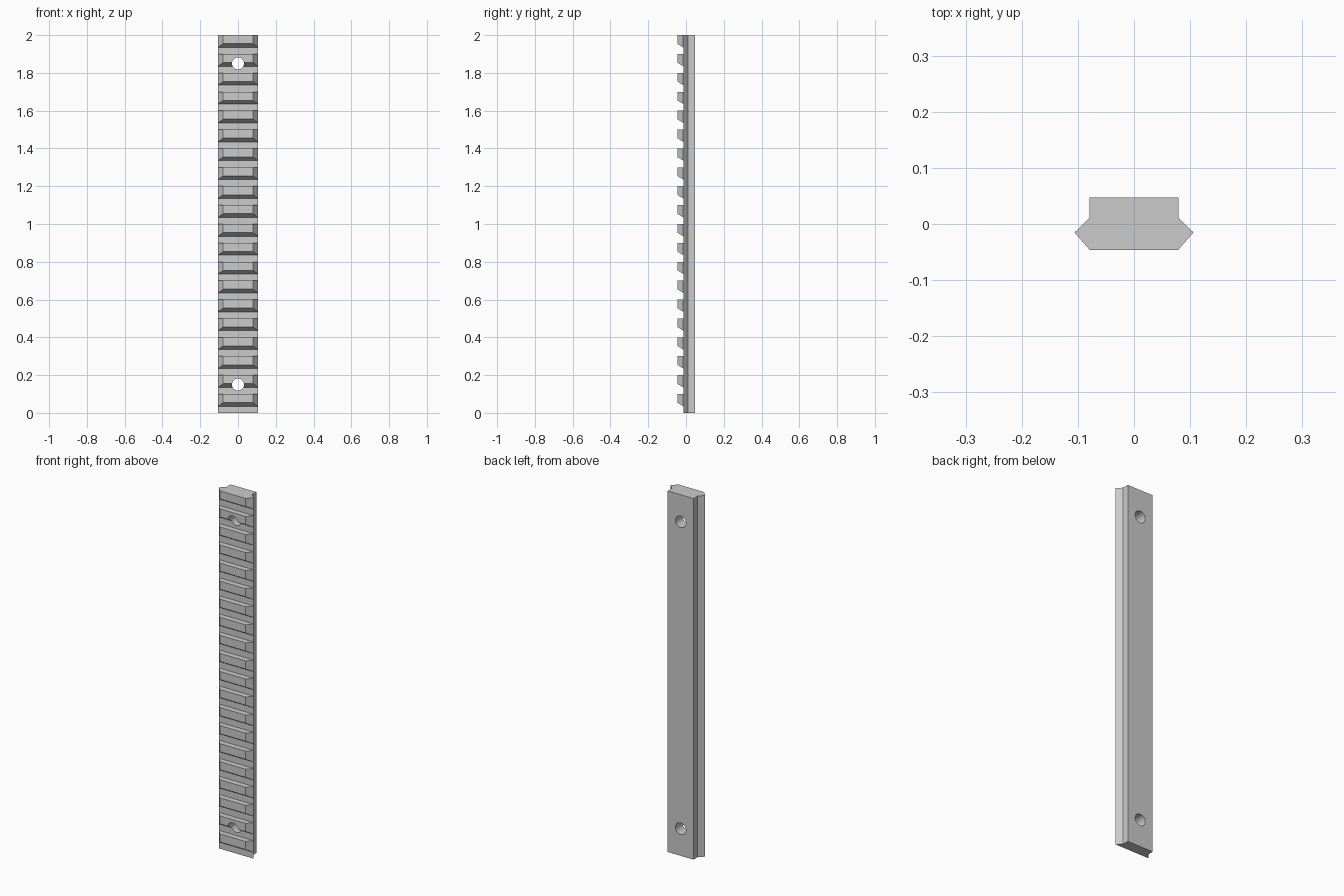
import bpy, bmesh
from mathutils import Vector, Matrix

cube = bpy.data.objects.get("Cube")
if cube:
    bpy.data.objects.remove(cube, do_unlink=True)

LENGTH, PITCH, TEETH = 2.0, 0.1, 20

grey = bpy.data.materials.new("light grey metal")
grey.use_nodes = True
grey.diffuse_color = (0.6, 0.6, 0.6, 1)
bsdf = next(n for n in grey.node_tree.nodes if n.type == 'BSDF_PRINCIPLED')
bsdf.inputs["Base Color"].default_value = grey.diffuse_color


def add_prism(bm, points, direction):
    """Extrude a flat outline along a direction into a closed solid."""
    face = bm.faces.new([bm.verts.new(p) for p in points])
    result = bmesh.ops.extrude_face_region(bm, geom=[face], use_keep_orig=True)
    verts = [v for v in result["geom"] if isinstance(v, bmesh.types.BMVert)]
    bmesh.ops.translate(bm, verts=verts, vec=Vector(direction))


def make_object(name, bm):
    bmesh.ops.recalc_face_normals(bm, faces=bm.faces)
    mesh = bpy.data.meshes.new(name)
    bm.to_mesh(mesh)
    bm.free()
    mesh.materials.append(grey)
    obj = bpy.data.objects.new(name, mesh)
    bpy.context.collection.objects.link(obj)
    return obj


def cut(target, cutter):
    cutter.hide_render = True
    mod = target.modifiers.new(cutter.name, 'BOOLEAN')
    mod.operation, mod.solver, mod.object = 'DIFFERENCE', 'EXACT', cutter
    bpy.context.view_layer.objects.active = target
    bpy.ops.object.modifier_apply(modifier=mod.name)
    bpy.data.objects.remove(cutter, do_unlink=True)


# Rail body: mirrored dovetail profile run along the full height
half = [(0.079, 0.047), (0.079, 0.011), (0.106, -0.015), (0.079, -0.046)]
outline = half + [(-x, y) for x, y in reversed(half)]
bm = bmesh.new()
add_prism(bm, [(x, y, 0) for x, y in outline], (0, 0, LENGTH))
rail = make_object("rail", bm)

# Cross slots: flat lower wall, sloping upper wall
bm = bmesh.new()
for i in range(TEETH):
    z = i * PITCH
    low = z if i else -0.05
    section = [(-0.0145, low), (-0.0145, z + 0.035), (-0.08, z + 0.076), (-0.08, low)]
    add_prism(bm, [(-0.2, y, h) for y, h in section], (0.4, 0, 0))
cut(rail, make_object("slot_cutter", bm))

# Mounting holes through the rail near both ends
bm = bmesh.new()
for z in (0.15, LENGTH - 0.15):
    place = Matrix.Translation((0, 0, z)) @ Matrix.Rotation(1.5707963, 4, 'X')
    bmesh.ops.create_cone(bm, cap_ends=True, segments=32, radius1=0.032,
                          radius2=0.032, depth=0.4, matrix=place)
cut(rail, make_object("hole_cutter", bm))

# Smooth hole walls, crisp rail edges
bpy.ops.object.select_all(action='DESELECT')
rail.select_set(True)
bpy.context.view_layer.objects.active = rail
bpy.ops.object.shade_smooth_by_angle(angle=0.4)
